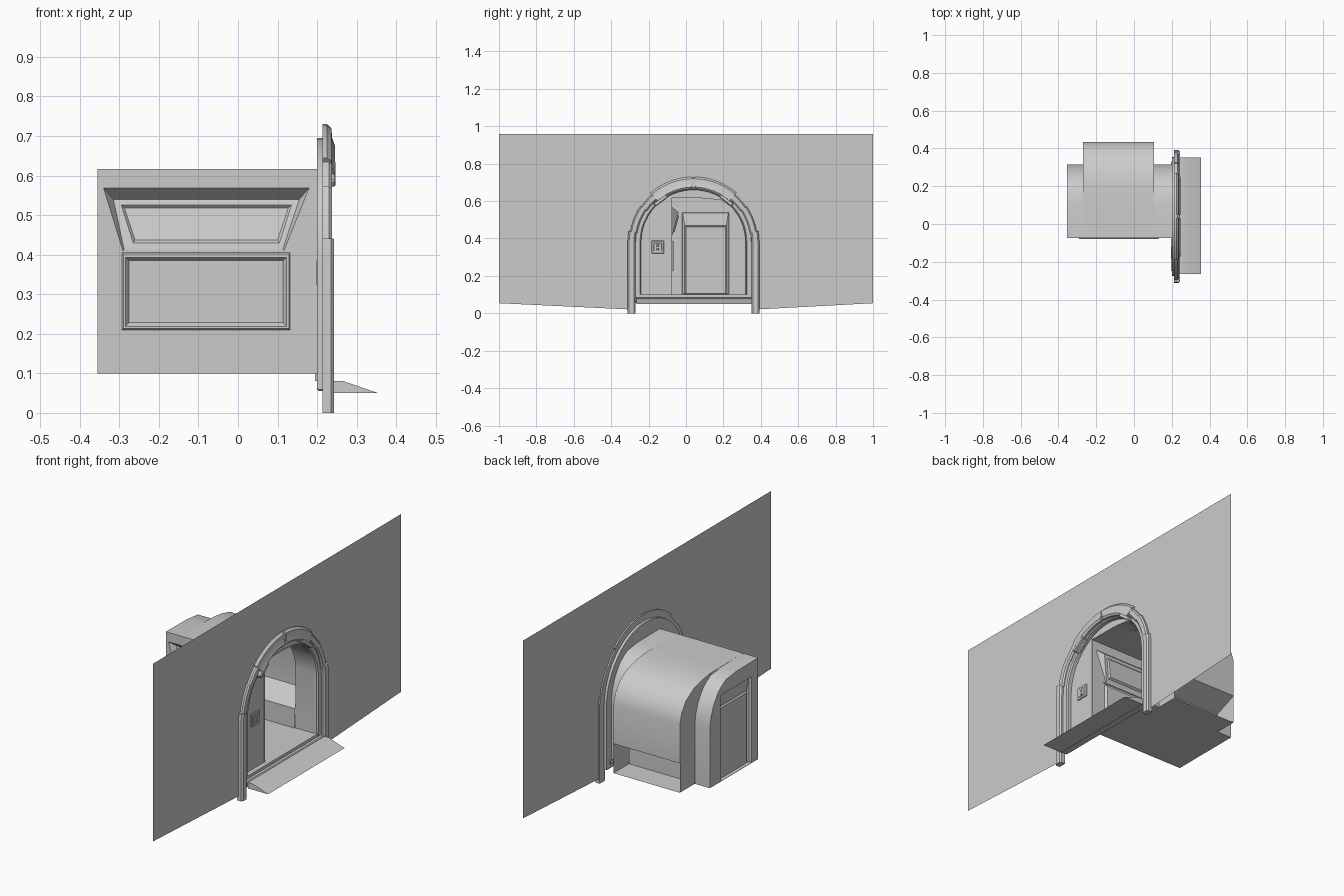
import bpy, bmesh
from math import sin, cos, pi, radians
from mathutils import Matrix

if "Cube" in bpy.data.objects:
    bpy.data.objects.remove(bpy.data.objects["Cube"])

CY, CZ = 0.04, 0.38          # centre of the arch in y and z


def finish(name, bm, normals=True):
    bmesh.ops.remove_doubles(bm, verts=bm.verts, dist=1e-5)
    if normals:
        bmesh.ops.recalc_face_normals(bm, faces=bm.faces)
    me = bpy.data.meshes.new(name)
    bm.to_mesh(me)
    bm.free()
    ob = bpy.data.objects.new(name, me)
    bpy.context.collection.objects.link(ob)
    return ob


def fill(bm, loops):
    """Flat face with optional holes."""
    edges = []
    for loop in loops:
        vs = [bm.verts.new(p) for p in loop]
        edges += [bm.edges.new((vs[i - 1], vs[i])) for i in range(len(vs))]
    bmesh.ops.triangle_fill(bm, edges=edges, use_beauty=True)


def loft(bm, loops, closed=True, caps=(False, True)):
    """Skin between matching rows of points."""
    rows = [[bm.verts.new(p) for p in loop] for loop in loops]
    n = len(rows[0])
    for a, b in zip(rows, rows[1:]):
        for i in range(n if closed else n - 1):
            j = (i + 1) % n
            bm.faces.new((a[i], a[j], b[j], b[i]))
    if caps[0]:
        bm.faces.new(rows[0][::-1])
    if caps[1]:
        bm.faces.new(rows[-1])


def at_x(pts, x):
    return [(x, y, z) for y, z in pts]


def sheet(name, pts, x0, x1):
    bm = bmesh.new()
    loft(bm, [at_x(pts, x0), at_x(pts, x1)], closed=False, caps=(False, False))
    return finish(name, bm)


def box(name, x, y, z, turn=0, bevel=0):
    bm = bmesh.new()
    c = [(a[0] + a[1]) / 2 for a in (x, y, z)]
    s = [a[1] - a[0] for a in (x, y, z)]
    bmesh.ops.create_cube(bm, size=1, matrix=Matrix.Translation(c)
                          @ Matrix.Rotation(turn, 4, 'X') @ Matrix.Diagonal((*s, 1)))
    if bevel:
        bmesh.ops.bevel(bm, geom=bm.edges[:], offset=bevel, segments=1, affect='EDGES')
    return finish(name, bm)


def polar(r, a, drop=0):
    return CY + r * cos(a), CZ + r * sin(a) - drop


def arch_sweep(name, section, stations):
    """Sweep an (r, x) section through (degrees, drop) stations."""
    bm = bmesh.new()
    loops = []
    for deg, drop in stations:
        loops.append([(x, *polar(r, radians(deg), drop)) for r, x in section])
    loft(bm, loops, caps=(True, True))
    return finish(name, bm)


def section(r0, r1, x0, x1, c):
    return [(r0, x0), (r0, x1 - c), (r0 + c, x1), (r1 - c, x1), (r1, x1 - c), (r1, x0)]


def arc(a0, a1, n):
    return [(a0 + (a1 - a0) * i / n, 0) for i in range(n + 1)]


# surrounding hull wall with arched opening
hole = [polar(0.325, pi * i / 24) for i in range(25)]
outline = [(-1, .054), (-1, .96), (1, .96), (1, .054), (CY + .325, .02)] + hole + [(CY - .325, .02)]
bm = bmesh.new()
fill(bm, [at_x(outline, 0.22)])
finish("hull_wall", bm)

# outer arch frame: posts, side segments, crown
for s, side in ((0, "right"), (1, "left")):
    m = (lambda st: [(180 - d, k) for d, k in st]) if s else (lambda st: st)
    arch_sweep(side + "_post", section(.31, .352, .213, .243, .008),
               m([(0, CZ), (0, 0), (5, 0), (10, 0)]))
    arch_sweep(side + "_arch_segment", section(.305, .343, .213, .237, .007), m(arc(9, 34, 4)))
    arch_sweep(side + "_arch_shoulder", section(.30, .338, .213, .237, .007), m(arc(34, 52, 3)))
    y, z = polar(.285, radians(128 if s else 52))
    box(side + "_arch_lamp", (.21, .247), (y - .042, y + .042), (z - .011, z + .011),
        radians(38 if s else -38), .004)
crown = [(.285, .213), (.285, .238), (.295, .245), (.315, .238), (.34, .236), (.35, .225), (.35, .213)]
arch_sweep("arch_crown", crown, arc(49, 88.5, 6))
arch_sweep("arch_crown_left", crown, arc(91.5, 131, 6))
arch_sweep("crown_key", section(.29, .346, .213, .234, .004), arc(88, 92, 1))

# inner door frame and sill
inner = [(0, CZ - .06)] + arc(0, 180, 24) + [(180, CZ - .06)]
arch_sweep("inner_frame", section(.28, .315, .2, .226, .006), inner)
box("door_sill", (.2, .242), (-.272, .35), (.055, .085), bevel=.004)
box("sill_step", (.195, .225), (-.25, .33), (.08, .1))

# entry ramp
ramp = [(.242, .05), (.242, .08), (.267, .08), (.355, .05)]
bm = bmesh.new()
loft(bm, [[(x, y, z) for x, z in ramp] for y in (-.265, .352)], caps=(True, True))
finish("entry_ramp", bm)

# room shell: main body profile and wider bay profile
X0, X1, B0, B1 = -.355, .205, -.27, .105
body = [(.315, .1), (.315, .41), (.305, .46), (.285, .51), (.25, .56), (.22, .585), (.185, .605), (.1, .615), (-.075, .617)]
bay = [(.435, .25), (.435, .45), (.42, .5), (.385, .55), (.32, .59), (.25, .608), (.185, .615), (.1, .616), (-.075, .617)]
sheet("room_shell_rear", body, X0, B0)
sheet("room_shell_entry", body, B1, X1)
sheet("bay_shell", bay, B0, B1)
sheet("bay_bench", [(.435, .25), (.31, .2), (.31, .1)], B0, B1)
for x, nm in ((B0, "rear"), (B1, "entry")):
    bm = bmesh.new()
    fill(bm, [at_x([(.435, .1)] + bay[:7] + body[6::-1], x)])
    finish("bay_cheek_" + nm, bm)
bm = bmesh.new()
floor = [(X0, -.075), (X1, -.075), (X1, .315), (B1, .315), (B1, .435), (B0, .435), (B0, .315), (X0, .315)]
fill(bm, [[(x, y, .1) for x, y in floor]])
finish("room_floor", bm)

# bulkhead around the room mouth, filling the arch
bm = bmesh.new()
rim = [polar(.305, pi * i / 24) for i in range(25)]
fill(bm, [at_x([(CY + .305, .1)] + rim + [(CY - .305, .1), (-.075, .1)] + body[::-1], .2)])
finish("bulkhead", bm)

# end wall with recessed door
def rect(a0, a1, z0, z1):
    return [(a0, z0), (a1, z0), (a1, z1), (a0, z1)]


bm = bmesh.new()
door = rect(-.022, .23, .102, .54)
fill(bm, [at_x([(-.075, .1)] + body, X0), at_x(door, X0)])
loft(bm, [at_x(door, X0), at_x(rect(-.018, .226, .103, .535), X0 + .012),
          at_x(rect(-.007, .216, .104, .47), X0 + .02), at_x(rect(.0, .21, .105, .462), X0 + .014)])
finish("end_wall_door", bm)


# side wall with slanted window recess and lower panel
def trap(t0, t1, b0, b1, zt, zb, yt, yb):
    return [(b0, yb, zb), (b1, yb, zb), (t1, yt, zt), (t0, yt, zt)]


def slant(z, push=0):
    return -.075 + .035 * (z - .412) / .128 + push


Y = -.075
window = trap(-.34, .18, -.291, .116, .569, .41, Y, Y)
lower = [(x, Y, z) for x, z in rect(-.293, .132, .21, .405)]
bm = bmesh.new()
fill(bm, [[(X0, Y, .1), (X1, Y, .1), (X1, Y, .617), (X0, Y, .617)], window, lower])
loft(bm, [window,
          trap(-.315, .155, -.288, .113, .54, .413, slant(.54), slant(.413)),
          trap(-.295, .135, -.265, .105, .525, .43, slant(.525), slant(.43)),
          trap(-.287, .127, -.26, .1, .518, .437, slant(.518, .008), slant(.437, .008))])
loft(bm, [lower] + [[(x, Y + d, z) for x, z in rect(*r)] for r, d in (
    ((-.29, .129, .213, .402), -.004), ((-.284, .123, .219, .393), -.004),
    ((-.275, .114, .228, .385), .008))])
finish("side_wall", bm)

# control panel beside the doorway
box("control_panel", (.199, .207), (-.185, -.117), (.32, .388), bevel=.003)
box("control_plate", (.205, .21), (-.173, -.129), (.332, .376), bevel=.002)
for z in (.344, .364):
    box("control_button", (.208, .214), (-.158, -.144), (z - .006, z + .006), bevel=.002)

# smooth shading with crisp edges
for ob in bpy.context.scene.objects:
    ob.select_set(True)
    bpy.context.view_layer.objects.active = ob
bpy.ops.object.shade_smooth_by_angle(angle=radians(30))
